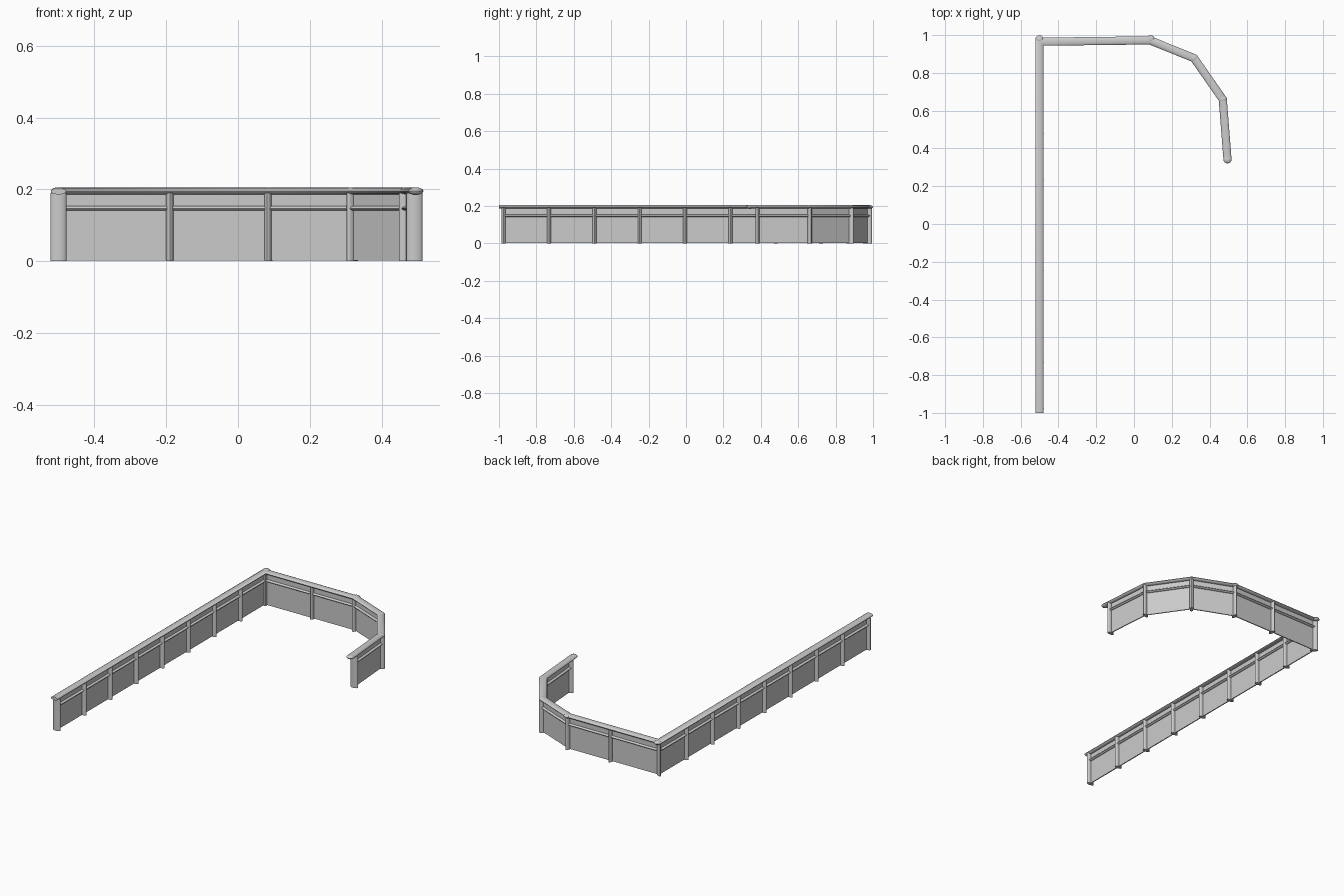
import bpy, bmesh, math
from mathutils import Vector as V

if "Cube" in bpy.data.objects:
    bpy.data.objects.remove(bpy.data.objects["Cube"])

# Plan path of the railing; the first and last points are the free rail ends
path = [V(p) for p in [(-0.5, -1.0), (-0.5, 0.965), (0.085, 0.972),
                       (0.318, 0.878), (0.47, 0.66), (0.495, 0.342)]]
TOP = 0.195


def finish(bm, name):
    bmesh.ops.recalc_face_normals(bm, faces=bm.faces)
    me = bpy.data.meshes.new(name)
    bm.to_mesh(me)
    bm.free()
    ob = bpy.data.objects.new(name, me)
    bpy.context.collection.objects.link(ob)
    bpy.ops.object.select_all(action='DESELECT')
    ob.select_set(True)
    bpy.context.view_layer.objects.active = ob
    bpy.ops.object.shade_smooth_by_angle(angle=math.radians(40))
    return ob


def sweep(name, pts, profile):
    """Mitred sweep of an (across, height) profile along a plan path."""
    bm = bmesh.new()
    rings = []
    for i, p in enumerate(pts):
        a = (p - pts[i - 1]).normalized() if i else (pts[1] - p).normalized()
        b = (pts[i + 1] - p).normalized() if i < len(pts) - 1 else a
        m = (a + b).normalized()
        side = V((-m.y, m.x)) / m.dot(a)
        rings.append([bm.verts.new((*(p + side * u), z)) for u, z in profile])
    n = len(profile)
    for r, s in zip(rings, rings[1:]):
        for k in range(n):
            bm.faces.new((r[k], r[(k + 1) % n], s[(k + 1) % n], s[k]))
    bm.faces.new(rings[0])
    bm.faces.new(rings[-1])
    return finish(bm, name)


def ellipse(rx, rz, z, n=12):
    return [(rx * math.cos(2 * math.pi * k / n), z + rz * math.sin(2 * math.pi * k / n))
            for k in range(n)]


def post(name, p, d, height=0.19, ra=0.0225, rb=0.0105, z0=0.0):
    """Upright oval post, wide across the railing direction d."""
    bm = bmesh.new()
    d = d.normalized()
    side = V((-d.y, d.x))
    rings = []
    for z in (z0, height):
        rings.append([bm.verts.new((*(p + side * u + d * v), z))
                      for u, v in [(ra * math.cos(math.pi * k / 8), rb * math.sin(math.pi * k / 8))
                                   for k in range(16)]])
    for k in range(16):
        j = (k + 1) % 16
        bm.faces.new((rings[0][k], rings[0][j], rings[1][j], rings[1][k]))
    bm.faces.new(rings[0])
    bm.faces.new(rings[1])
    return finish(bm, name)


# Handrail
sweep("handrail", path, ellipse(0.0215, 0.0095, TOP))

# Post positions: eight bays on the long side, two on the back, then the bend
end_dir = (path[5] - path[4]).normalized()
long_start, end_post = V((-0.5, -0.975)), path[5] - end_dir * 0.04
posts = [long_start.lerp(path[1], i / 8) for i in range(9)]
posts += [V((-0.19, 0.969)), *path[2:5], end_post]

for i, p in enumerate(posts):
    a = (p - posts[i - 1]).normalized() if i else V((0, 1))
    b = (posts[i + 1] - p).normalized() if i < len(posts) - 1 else a
    post("post_%02d" % i, p, a + b)

# Rounded knobs where the handrail turns, and at its free end
for i, (x, y) in enumerate([(-0.5, 0.978), (0.088, 0.978), path[3], path[4], path[5]]):
    bm = bmesh.new()
    bmesh.ops.create_uvsphere(bm, u_segments=16, v_segments=8, radius=0.0215)
    for v in bm.verts:
        v.co = (v.co.x + x, v.co.y + y, v.co.z * 0.5 + TOP)
    finish(bm, "handrail_joint_%d" % i)

# Bays: solid panel and lower rail between neighbouring posts
for i, (p, q) in enumerate(zip(posts, posts[1:])):
    d = (q - p).normalized()
    t = 0.003
    sweep("panel_%02d" % i, [p, q], [(-t, 0.002), (t, 0.002), (t, TOP), (-t, TOP)])
    sweep("lower_rail_%02d" % i, [p + d * 0.008, q - d * 0.008], ellipse(0.015, 0.0065, 0.147))
